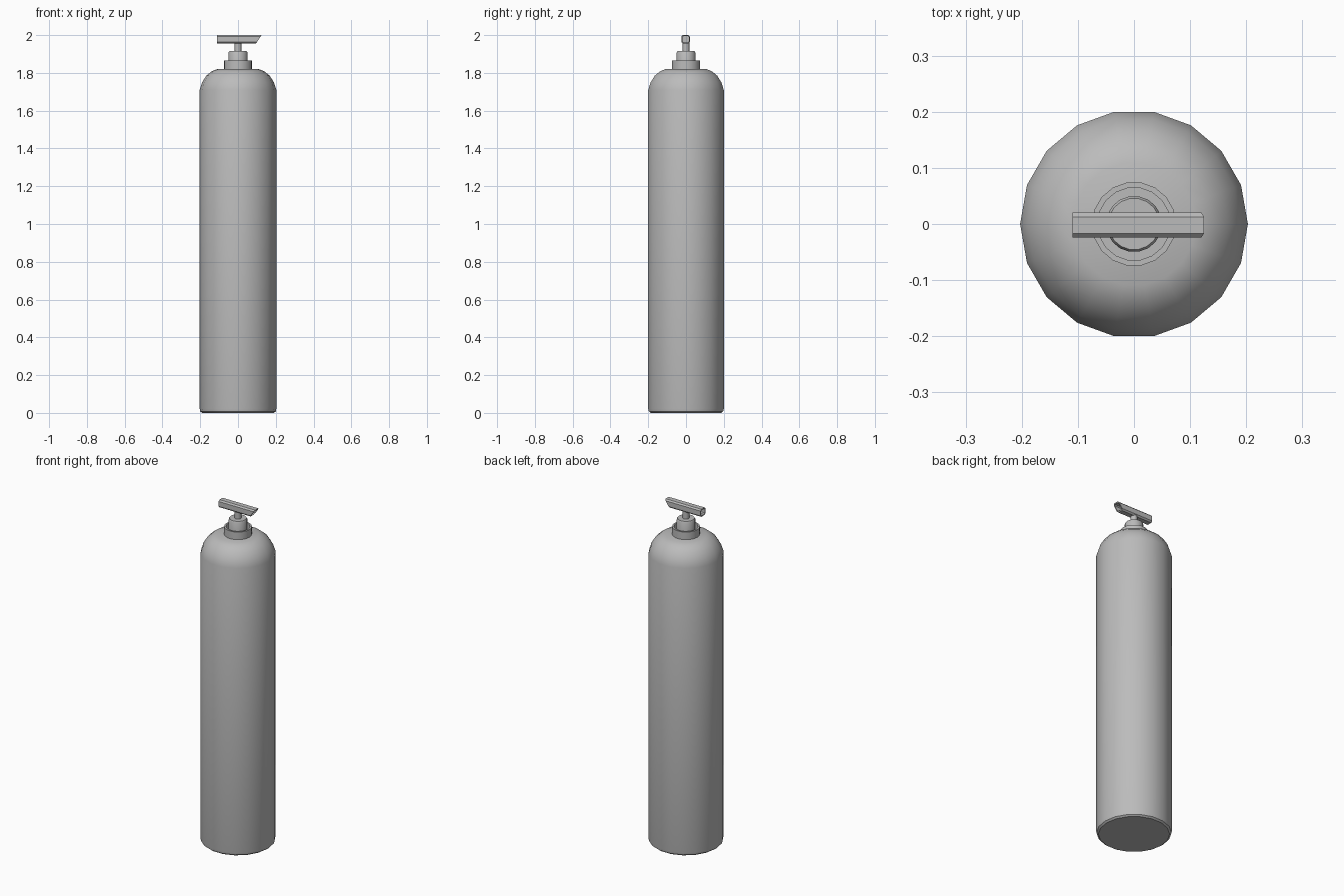
import bpy
import bmesh
import math

old = bpy.data.objects.get("Cube")
if old:
    bpy.data.objects.remove(old, do_unlink=True)

GREY = (0.5, 0.5, 0.5, 1.0)
grey = bpy.data.materials.new("plain_grey")
grey.use_nodes = True
grey.diffuse_color = GREY
grey.node_tree.nodes["Principled BSDF"].inputs["Base Color"].default_value = GREY


def finish(name, bm, angle):
    """Turn a bmesh into a shaded, coloured object."""
    bmesh.ops.recalc_face_normals(bm, faces=bm.faces)
    mesh = bpy.data.meshes.new(name)
    bm.to_mesh(mesh)
    bm.free()
    mesh.materials.append(grey)
    obj = bpy.data.objects.new(name, mesh)
    bpy.context.collection.objects.link(obj)
    bpy.ops.object.select_all(action="DESELECT")
    obj.select_set(True)
    bpy.context.view_layer.objects.active = obj
    bpy.ops.object.shade_smooth_by_angle(angle=math.radians(angle))
    return obj


def loft(bm, rings):
    """Bridge consecutive vertex rings and cap both ends."""
    rings = [[bm.verts.new(p) for p in ring] for ring in rings]
    n = len(rings[0])
    for a, b in zip(rings, rings[1:]):
        for i in range(n):
            j = (i + 1) % n
            bm.faces.new((a[i], a[j], b[j], b[i]))
    bm.faces.new(rings[0][::-1])
    bm.faces.new(rings[-1])


def lathe(name, profile, sides=18, angle=35):
    """Spin a radius/height profile around z."""
    bm = bmesh.new()
    turns = [math.tau * i / sides for i in range(sides)]
    loft(bm, [[(r * math.cos(t), r * math.sin(t), z) for t in turns]
              for r, z in profile])
    return finish(name, bm, angle)


# Bottle with a rounded shoulder
lathe("bottle", [(0.19, 0), (0.2, 0.008), (0.203, 0.022), (0.203, 1.71),
                 (0.19, 1.75), (0.168, 1.785), (0.14, 1.808), (0.11, 1.82)])

# Cup-shaped collar, pump cap and stem
lathe("collar", [(0.075, 1.815), (0.075, 1.865), (0.065, 1.865), (0.065, 1.83)])
lathe("pump_cap", [(0.05, 1.825), (0.05, 1.908), (0.046, 1.915)])
lathe("pump_stem", [(0.018, 1.91), (0.018, 1.962)], sides=12)

# Hollow bevelled nozzle with a slanted spout
MID_Y, MID_Z, HALF, FLAT = -0.002, 1.9775, 0.0225, 0.0145
corners = [(HALF, FLAT), (FLAT, HALF), (-FLAT, HALF), (-HALF, FLAT),
           (-HALF, -FLAT), (-FLAT, -HALF), (FLAT, -HALF), (HALF, -FLAT)]


def section(x, scale, slant=0.0):
    return [(x + slant * z * scale, MID_Y + y * scale, MID_Z + z * scale)
            for y, z in corners]


bm = bmesh.new()
loft(bm, [section(-0.08, 0.75), section(-0.11, 0.75), section(-0.11, 1),
          section(0.11, 1, 0.67), section(0.11, 0.75, 0.67), section(0.02, 0.75)])
finish("nozzle", bm, 30)
